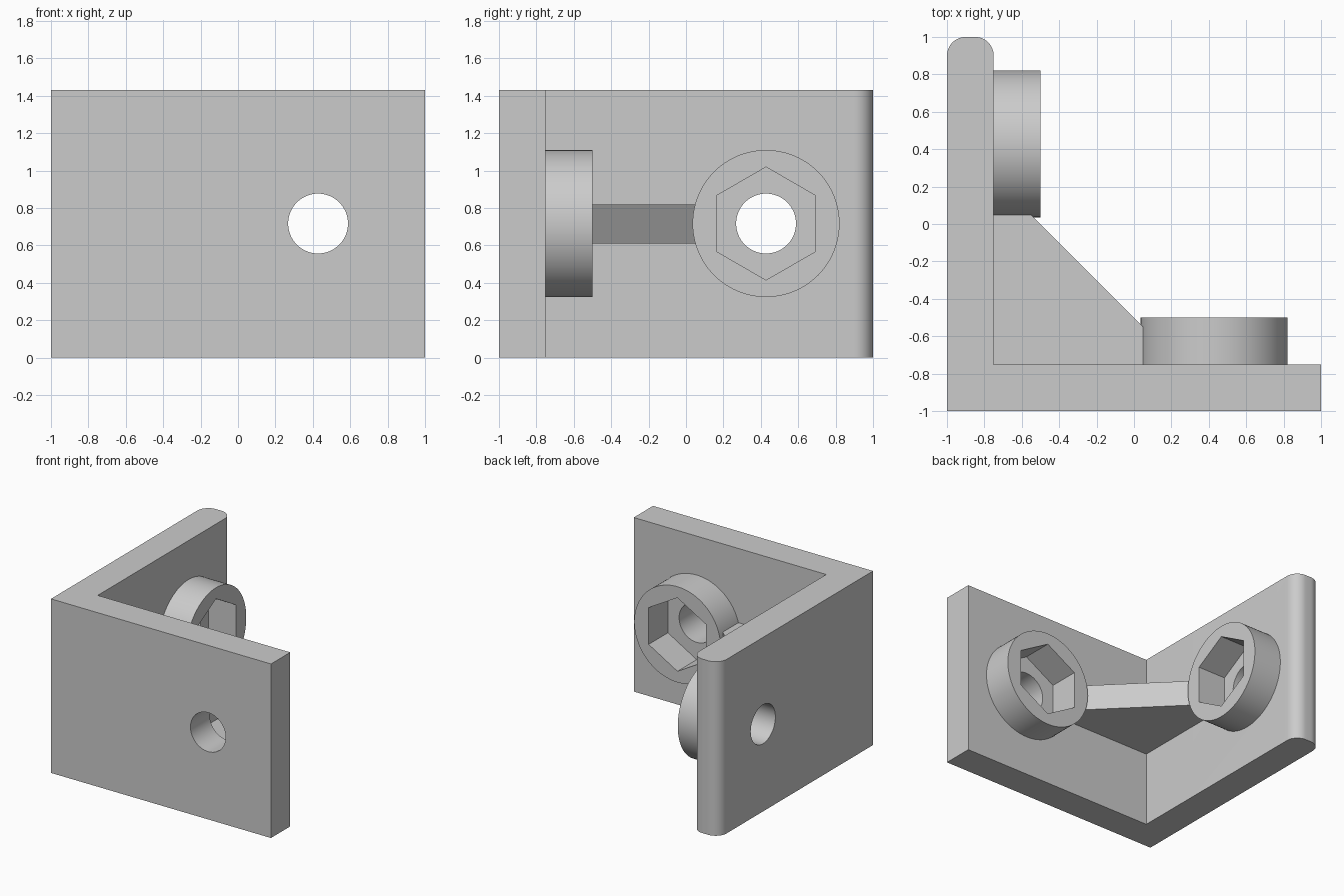
import bpy
import bmesh
from math import sin, cos, pi
from mathutils import Vector

cube = bpy.data.objects.get("Cube")
if cube:
    bpy.data.objects.remove(cube, do_unlink=True)

HEIGHT = 1.43
INNER = -0.75          # inside face of both plates
FACE = -0.5            # outer face of the bosses
HOLE_POS = 0.428       # distance of the bolt axis along each plate
MID = 0.717            # height of the bolt axis
SINK = 0.02            # overlap between joined parts

grey = bpy.data.materials.new("plain_grey")
grey.use_nodes = True
colour = (0.6, 0.6, 0.6, 1)
grey.diffuse_color = colour
grey.node_tree.nodes["Principled BSDF"].inputs["Base Color"].default_value = colour


def prism(name, points, vector):
    """Extrude a closed outline along a vector."""
    bm = bmesh.new()
    base = bm.faces.new([bm.verts.new(p) for p in points])
    result = bmesh.ops.extrude_face_region(bm, geom=[base], use_keep_orig=True)
    moved = [g for g in result["geom"] if isinstance(g, bmesh.types.BMVert)]
    bmesh.ops.translate(bm, verts=moved, vec=Vector(vector))
    bmesh.ops.recalc_face_normals(bm, faces=bm.faces)
    mesh = bpy.data.meshes.new(name)
    bm.to_mesh(mesh)
    bm.free()
    mesh.materials.append(grey)
    obj = bpy.data.objects.new(name, mesh)
    bpy.context.collection.objects.link(obj)
    return obj


def select(obj):
    bpy.ops.object.select_all(action="DESELECT")
    obj.select_set(True)
    bpy.context.view_layer.objects.active = obj


def bolt_prism(name, side, radius, sides, start, end):
    """Round or hexagonal bar on the bolt axis of one plate."""
    points = []
    for i in range(sides):
        a = 2 * pi * i / sides
        along, z = HOLE_POS + radius * sin(a), MID + radius * cos(a)
        points.append((along, start, z) if side == "front" else (start, along, z))
    depth = end - start
    return prism(name, points, (0, depth, 0) if side == "front" else (depth, 0, 0))


def cut(obj, cutter):
    cutter.hide_render = True
    mod = obj.modifiers.new("cut", "BOOLEAN")
    mod.operation = "DIFFERENCE"
    mod.solver = "EXACT"
    mod.object = cutter
    select(obj)
    bpy.ops.object.modifier_apply(modifier=mod.name)
    bpy.data.objects.remove(cutter, do_unlink=True)


def smooth(obj):
    select(obj)
    bpy.ops.object.shade_smooth_by_angle(angle=pi / 6)


# L-shaped plates, with a rounded rear end on the right plate
R = 0.1
outline = [(-1, -1), (1, -1), (1, INNER), (INNER, INNER)]
for centre, start in ((INNER - R, 0), (-1 + R, pi / 2)):
    for i in range(13):
        a = start + pi / 2 * i / 12
        outline.append((centre + R * cos(a), 1 - R + R * sin(a)))
plates = prism("corner_plates", [(x, y, 0) for x, y in outline], (0, 0, HEIGHT))

# Bolt holes through the plates and bosses with hexagonal nut pockets
for side in ("front", "right"):
    cut(plates, bolt_prism("hole_cutter", side, 0.16, 64, -1.2, -0.6))
    boss = bolt_prism(side + "_boss", side, 0.393, 96, INNER - SINK, FACE)
    cut(boss, bolt_prism("nut_cutter", side, 0.302, 6, -0.9, -0.3))
    smooth(boss)
smooth(plates)

# Diagonal brace in the inside corner
low = INNER - SINK
brace = [(low, low), (0.05, low), (0.05, -0.55), (-0.55, 0.05), (low, 0.05)]
prism("corner_brace", [(x, y, 0.61) for x, y in brace], (0, 0, 0.21))
